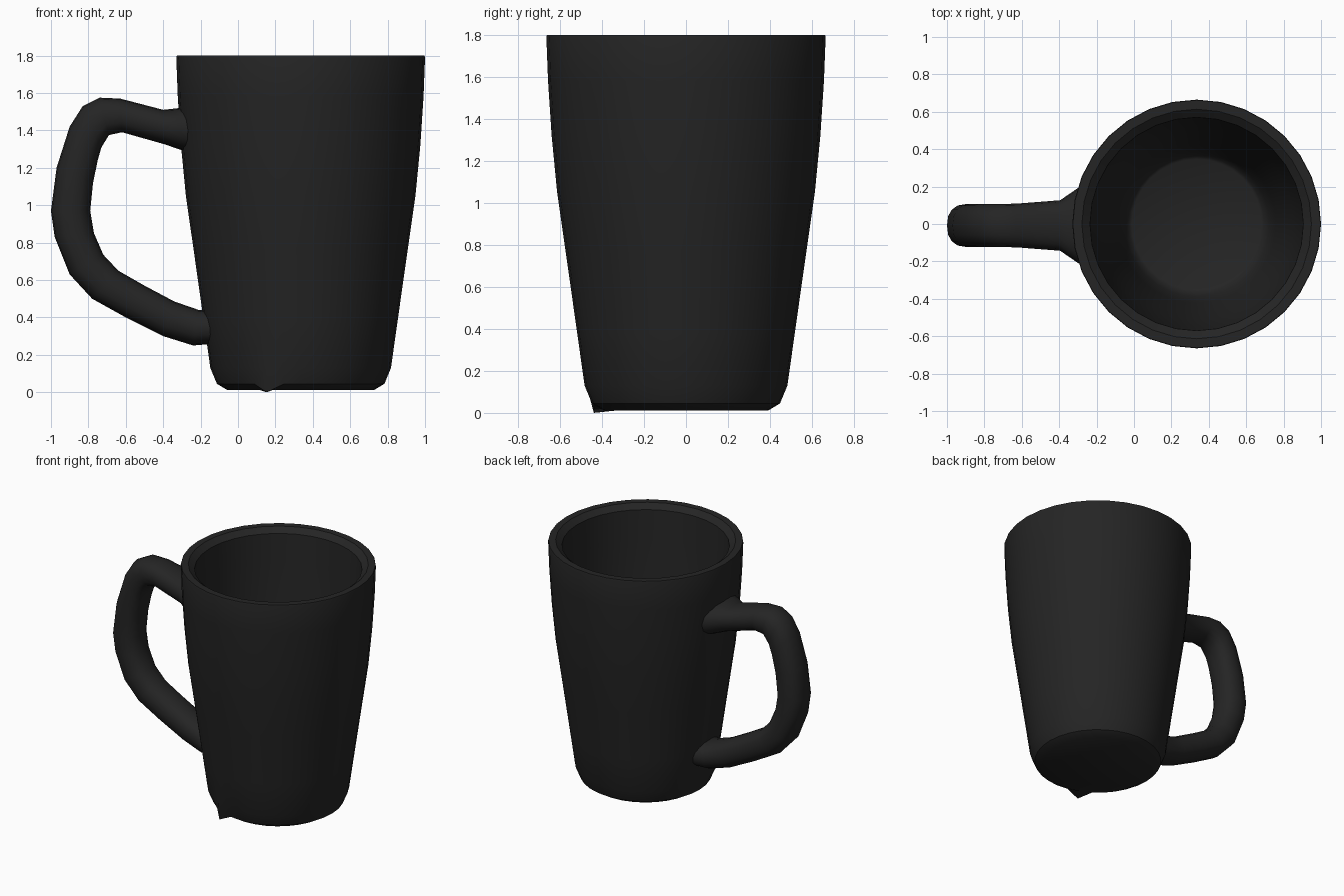
import bpy, bmesh, math
from mathutils import Vector

if "Cube" in bpy.data.objects:
    bpy.data.objects.remove(bpy.data.objects["Cube"])

black = bpy.data.materials.new("glazed black")
black.diffuse_color = (0.018, 0.018, 0.018, 1)
black.use_nodes = True
black.node_tree.nodes["Principled BSDF"].inputs["Base Color"].default_value = black.diffuse_color


def skin(name, rings, angle):
    """Bridge closed rings of points into a capped surface."""
    bm = bmesh.new()
    loops = [[bm.verts.new(p) for p in ring] for ring in rings]
    n = len(loops[0])
    for a, b in zip(loops, loops[1:]):
        for i in range(n):
            j = (i + 1) % n
            bm.faces.new((a[i], a[j], b[j], b[i]))
    bm.faces.new(loops[0])
    bm.faces.new(loops[-1])
    bmesh.ops.recalc_face_normals(bm, faces=bm.faces)
    mesh = bpy.data.meshes.new(name)
    bm.to_mesh(mesh)
    bm.free()
    mesh.materials.append(black)
    obj = bpy.data.objects.new(name, mesh)
    bpy.context.collection.objects.link(obj)
    bpy.ops.object.select_all(action='DESELECT')
    obj.select_set(True)
    bpy.context.view_layer.objects.active = obj
    bpy.ops.object.shade_smooth_by_angle(angle=math.radians(angle))
    return obj


# Cup: radius / height profile from underside, up the wall, down the inside
CX, SIDES = 0.335, 32
profile = [(0.39, 0.012), (0.445, 0.045), (0.48, 0.13), (0.515, 0.38),
           (0.57, 0.77), (0.61, 1.05), (0.636, 1.32), (0.653, 1.58),
           (0.661, 1.79), (0.658, 1.80),
           (0.61, 1.80), (0.567, 1.765), (0.555, 1.55), (0.54, 1.30),
           (0.515, 1.05), (0.475, 0.77), (0.42, 0.38), (0.385, 0.16),
           (0.36, 0.115), (0.345, 0.105)]
profile = [(r * 0.665 / 0.661, z) for r, z in profile]


def cup_point(r, z, i):
    a = 2 * math.pi * i / SIDES
    return Vector((CX + r * math.cos(a), r * math.sin(a), z))


rings = [[cup_point(r, z, i) for i in range(SIDES)] for r, z in profile]
# Small pulled point on the foot edge
rings[1][22] = cup_point(0.475, 0.0, 22)
skin("cup", rings, 35)

# Handle: outer x, outer z, inner x, inner z, half width of each section
sections = [(-0.24, 1.53, -0.24, 1.28, 0.23),
            (-0.31, 1.52, -0.29, 1.29, 0.20),
            (-0.40, 1.51, -0.39, 1.325, 0.135),
            (-0.63, 1.57, -0.62, 1.39, 0.117),
            (-0.74, 1.575, -0.69, 1.375, 0.115),
            (-0.83, 1.53, -0.73, 1.31, 0.115),
            (-0.90, 1.42, -0.75, 1.24, 0.115),
            (-0.97, 1.20, -0.775, 1.12, 0.115),
            (-1.00, 0.97, -0.79, 0.97, 0.115),
            (-0.98, 0.83, -0.77, 0.85, 0.115),
            (-0.90, 0.63, -0.72, 0.735, 0.115),
            (-0.78, 0.50, -0.64, 0.65, 0.115),
            (-0.60, 0.40, -0.50, 0.57, 0.115),
            (-0.40, 0.30, -0.34, 0.485, 0.115),
            (-0.24, 0.25, -0.21, 0.44, 0.13),
            (-0.12, 0.26, -0.12, 0.44, 0.16)]


def handle_ring(ox, oz, ix, iz, w, n=16):
    ring = []
    for k in range(n):
        a = 2 * math.pi * k / n
        c, s = (math.copysign(abs(f) ** 0.85, f) for f in (math.cos(a), math.sin(a)))
        ring.append(Vector(((ox + ix) / 2 + c * (ox - ix) / 2, -0.008 + s * w,
                            (oz + iz) / 2 + c * (oz - iz) / 2)))
    return ring


skin("handle", [handle_ring(*s) for s in sections], 50)
